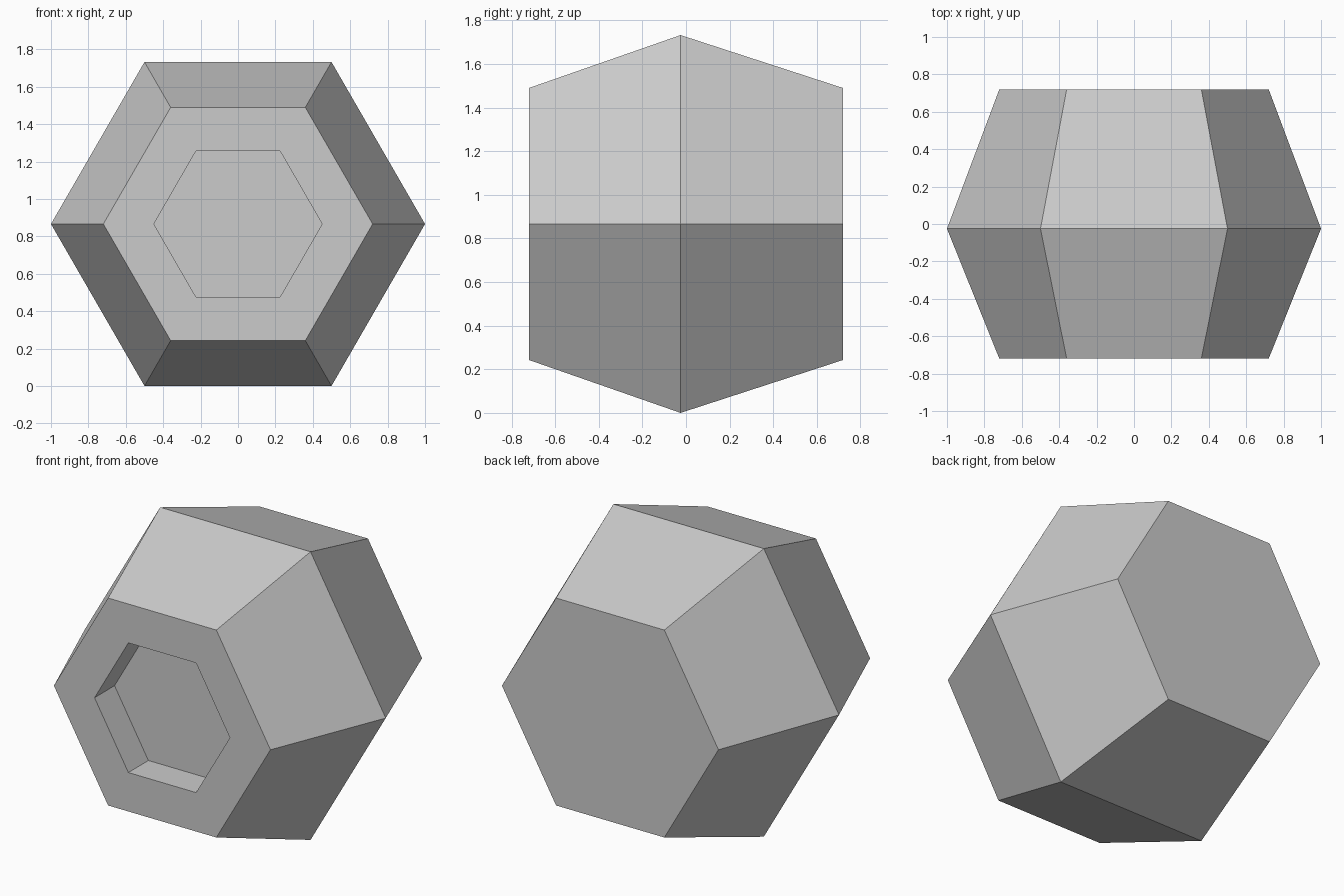
import bpy, bmesh
from math import cos, sin, pi

cube = bpy.data.objects.get("Cube")
if cube:
    bpy.data.objects.remove(cube, do_unlink=True)

SIDES = 6
CENTRE_Z = sin(pi / 3)

# Single plain grey
grey = bpy.data.materials.new("light_grey")
grey.use_nodes = True
colour = (0.6, 0.6, 0.6, 1)
grey.diffuse_color = colour
grey.node_tree.nodes["Principled BSDF"].inputs["Base Color"].default_value = colour

# Hexagonal sections from recess floor, over the front rim, to the back: (y, radius)
profile = [(-0.53, 0.45), (-0.72, 0.45), (-0.72, 0.72), (-0.025, 1.0), (0.72, 0.72)]

bm = bmesh.new()
rings = [[bm.verts.new((r * cos(2 * pi * i / SIDES), y, CENTRE_Z + r * sin(2 * pi * i / SIDES)))
          for i in range(SIDES)] for y, r in profile]

# Side walls between neighbouring sections
for a, b in zip(rings, rings[1:]):
    for i in range(SIDES):
        j = (i + 1) % SIDES
        bm.faces.new((a[i], a[j], b[j], b[i]))

# Recess floor and flat back
bm.faces.new(rings[0])
bm.faces.new(rings[-1])
bmesh.ops.recalc_face_normals(bm, faces=bm.faces)

mesh = bpy.data.meshes.new("hexagonal_body")
bm.to_mesh(mesh)
bm.free()
mesh.materials.append(grey)
body = bpy.data.objects.new("hexagonal_body", mesh)
bpy.context.collection.objects.link(body)
